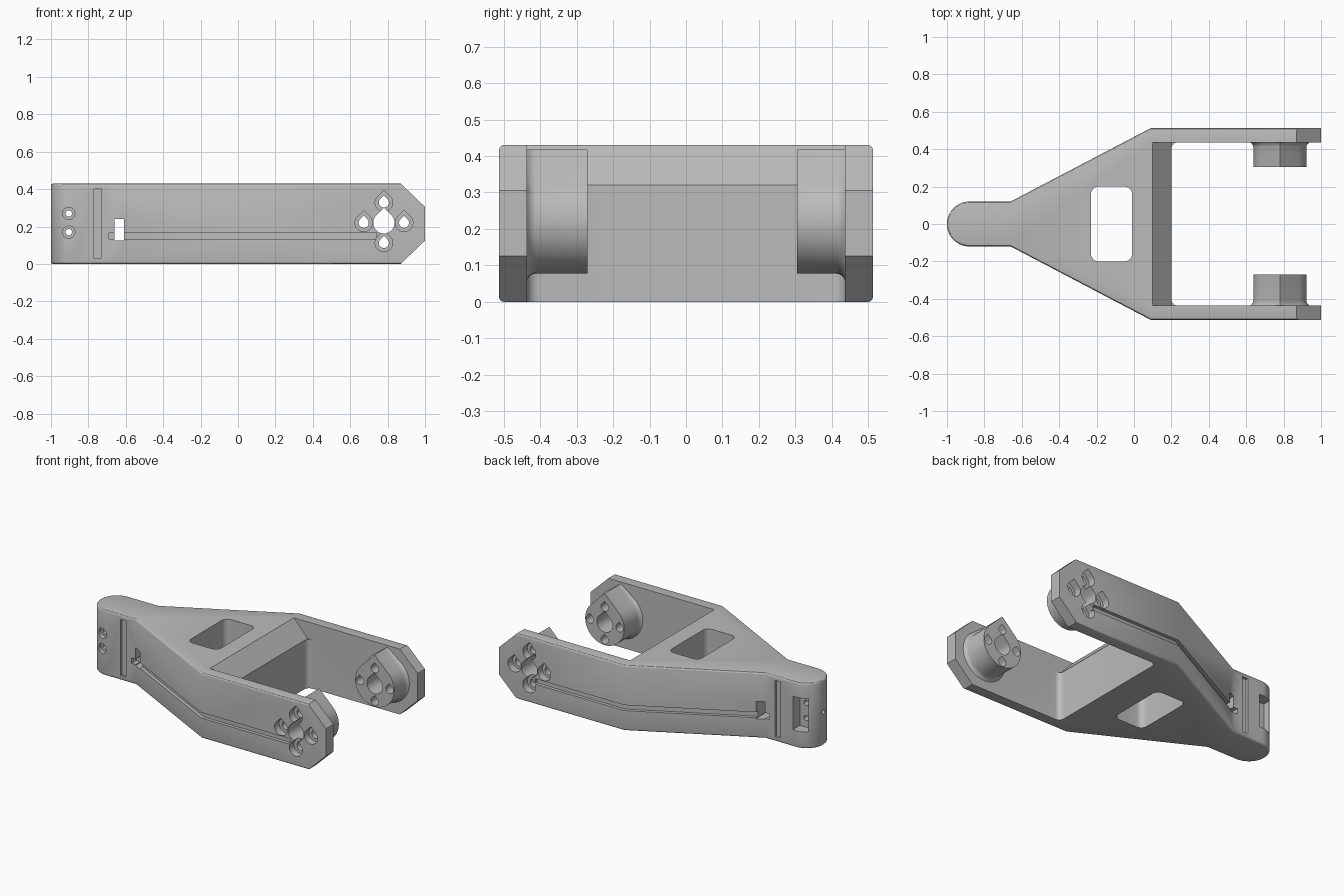
import bpy, bmesh
from math import sin, cos, pi, radians

if "Cube" in bpy.data.objects:
    bpy.data.objects.remove(bpy.data.objects["Cube"], do_unlink=True)

H = 0.43                       # body height
HUB_X, HUB_Z = 0.78, 0.22      # pivot axis

grey = bpy.data.materials.new("plain grey")
grey.use_nodes = True
grey.diffuse_color = (0.5, 0.5, 0.5, 1)
grey.node_tree.nodes["Principled BSDF"].inputs["Base Color"].default_value = (0.5, 0.5, 0.5, 1)


def loft(name, rings, bevel=0):
    """Closed solid through a list of equal-length point rings."""
    bm = bmesh.new()
    loops = [[bm.verts.new(p) for p in ring] for ring in rings]
    for a, b in zip(loops, loops[1:]):
        for i in range(len(a)):
            bm.faces.new((a[i - 1], a[i], b[i], b[i - 1]))
    caps = [bm.faces.new(loops[0]), bm.faces.new(loops[-1])]
    bmesh.ops.recalc_face_normals(bm, faces=bm.faces)
    if bevel:
        edges = {e for f in caps for e in f.edges}
        bmesh.ops.bevel(bm, geom=list(edges), offset=bevel, segments=3,
                        profile=0.5, affect='EDGES')
    mesh = bpy.data.meshes.new(name)
    bm.to_mesh(mesh)
    bm.free()
    mesh.materials.append(grey)
    obj = bpy.data.objects.new(name, mesh)
    bpy.context.collection.objects.link(obj)
    return obj


def place(pts, axis, t):
    return [{'x': (t, a, b), 'y': (a, t, b), 'z': (a, b, t)}[axis] for a, b in pts]


def prism(name, pts, axis, lo, hi, bevel=0):
    return loft(name, [place(pts, axis, lo), place(pts, axis, hi)], bevel)


def circle(cx, cy, r, n=24):
    return [(cx + r * cos(2 * pi * i / n), cy + r * sin(2 * pi * i / n)) for i in range(n)]


def teardrop(cx, cz, r, n=30):
    arc = [radians(45 - 270 * i / n) for i in range(n + 1)]
    return [(cx + r * cos(a), cz + r * sin(a)) for a in arc] + [(cx, cz + r * 2 ** 0.5)]


def rect(x0, x1, y0, y1, r=0):
    if not r:
        return [(x0, y0), (x1, y0), (x1, y1), (x0, y1)]
    pts = []
    for k, (cx, cy) in enumerate([(x1 - r, y1 - r), (x0 + r, y1 - r),
                                  (x0 + r, y0 + r), (x1 - r, y0 + r)]):
        for i in range(7):
            a = pi / 2 * (k + i / 6)
            pts.append((cx + r * cos(a), cy + r * sin(a)))
    return pts


def combine(tool, op='DIFFERENCE'):
    mod = body.modifiers.new("combine", 'BOOLEAN')
    mod.operation, mod.solver, mod.object = op, 'EXACT', tool
    bpy.context.view_layer.objects.active = body
    bpy.ops.object.modifier_apply(modifier=mod.name)
    bpy.data.objects.remove(tool, do_unlink=True)


def cut(pts, axis, lo, hi):
    combine(prism("cutter", pts, axis, lo, hi))


# Plate outline: round nose, tapering shoulders, parallel arms
nose = [(-0.88 + 0.12 * cos(a), 0.12 * sin(a))
        for a in (pi / 2 + pi * i / 28 for i in range(29))]
outline = ([(1, 0.513), (0.09, 0.513), (-0.66, 0.12)] + nose
           + [(-0.66, -0.12), (0.09, -0.513), (1, -0.513)])
body = prism("fork_arm_body", outline, 'z', 0, H, 0.012)

# Fork opening with sloped upper back edge
cut(rect(0.2, 1.5, -0.437, 0.437, 0.035), 'z', -0.1, 0.6)
cut([(0.073, 0.46), (0.2, 0.32), (0.3, 0.32), (0.3, 0.46)], 'y', -0.437, 0.437)

# Lightening window
cut(rect(-0.23, -0.01, -0.2, 0.2, 0.04), 'z', -0.1, 0.6)

# Clipped arm tips
for flip in (False, True):
    tip = [(0.84, 0.459), (1.06, 0.247), (1.06, 0.46)]
    cut([(x, H - z) if flip else (x, z) for x, z in tip], 'y', -1, 1)

# Teardrop pivot bosses with a small fillet at the root
for side, inner in ((1, 0.305), (-1, 0.27)):
    steps = [(0.46, 0.16), (0.437, 0.16), (0.430, 0.150), (0.420, 0.144),
             (0.412, 0.142), (inner, 0.142)]
    rings = [[(x, side * y, min(z, H - 0.012)) for x, y, z in
              place(teardrop(HUB_X, HUB_Z, r), 'y', y)] for y, r in steps]
    combine(loft("boss", rings), 'UNION')

# Cable grooves along both flanks, with their end recess
for s in (1, -1):
    path = [(-0.655, 0.098), (0.095, 0.491), (0.74, 0.491),
            (0.74, 0.6), (0.08, 0.6), (-0.655, 0.25)]
    cut([(x, s * y) for x, y in path], 'z', 0.132, 0.168)
    cut(rect(-0.69, -0.63, *sorted((s * 0.07, s * 0.3))), 'z', 0.132, 0.168)
    # Upright strap groove
    cut(rect(-0.77, -0.73, *sorted((s * 0.105, s * 0.3))), 'z', 0.03, 0.40)

# Cable slot through the neck
cut(rect(-0.66, -0.61, 0.125, 0.24), 'y', -1, 1)

# Pivot bore and four screw holes, countersunk from outside
cut(teardrop(HUB_X, HUB_Z, 0.057), 'y', -1, 1)
for dx, dz in ((0.108, 0), (-0.108, 0), (0, 0.108), (0, -0.108)):
    x, z = HUB_X + dx, HUB_Z + dz
    cut(teardrop(x, z, 0.027, 20), 'y', -1, 1)
    for lo, hi in ((-1, -0.465), (0.465, 1)):
        cut(teardrop(x, z, 0.047), 'y', lo, hi)

# Nose: recess at the back, two bolt holes, one end hole
cut(rect(-0.955, -0.86, 0.11, 0.33), 'y', 0.045, 0.3)
for z in (0.17, 0.27):
    cut(circle(-0.905, z, 0.017), 'y', -0.3, 0.2)
    cut(circle(-0.905, z, 0.033), 'y', -0.3, -0.085)
cut(circle(0, 0.22, 0.014, 16), 'x', -1.2, -0.92)

# Smooth curved walls, keep crisp edges
bpy.ops.object.select_all(action='DESELECT')
body.select_set(True)
bpy.context.view_layer.objects.active = body
bpy.ops.object.shade_smooth_by_angle(angle=radians(30))
